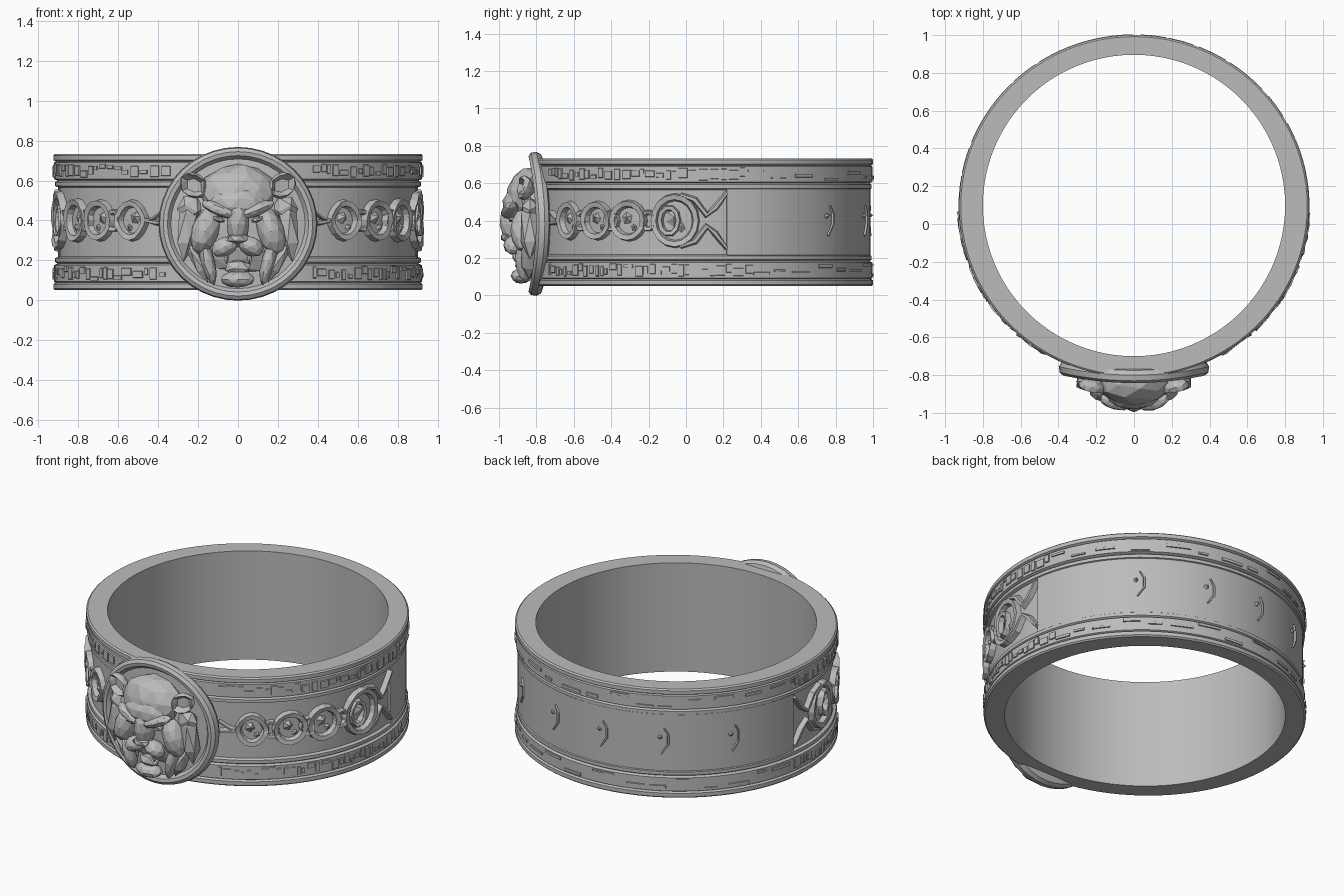
import bpy, bmesh, math, random
from mathutils import Vector, Matrix, Euler

if "Cube" in bpy.data.objects:
    bpy.data.objects.remove(bpy.data.objects["Cube"])

random.seed(4)
CY, RX, RY = 0.095, 0.925, 0.905          # centre and outer radii of the band
metal = bpy.data.materials.new("grey metal")
metal.diffuse_color = (0.5, 0.5, 0.5, 1)
metal.use_nodes = True
metal.node_tree.nodes["Principled BSDF"].inputs["Base Color"].default_value = metal.diffuse_color


def finish(name, bm, smooth=None):
    bmesh.ops.recalc_face_normals(bm, faces=bm.faces)
    me = bpy.data.meshes.new(name)
    bm.to_mesh(me)
    bm.free()
    ob = bpy.data.objects.new(name, me)
    bpy.context.collection.objects.link(ob)
    me.materials.append(metal)
    if smooth:
        bpy.ops.object.select_all(action='DESELECT')
        ob.select_set(True)
        bpy.context.view_layer.objects.active = ob
        bpy.ops.object.shade_smooth_by_angle(angle=math.radians(smooth))
    return ob


def wrap(deg, z, d):
    """Point on the band: angle from the front (right positive), height, offset outwards."""
    a = math.radians(deg)
    return Vector(((RX + d) * math.sin(a), CY - (RY + d) * math.cos(a), z))


def skin(bm, rows, close_u=True, close_v=True):
    """Quads between rows of points."""
    vs = [[bm.verts.new(p) for p in r] for r in rows]
    n, m = len(vs), len(vs[0])
    for i in range(n if close_u else n - 1):
        for j in range(m if close_v else m - 1):
            k, l = (i + 1) % n, (j + 1) % m
            bm.faces.new((vs[i][j], vs[k][j], vs[k][l], vs[i][l]))
    if not close_u:
        bm.faces.new(vs[0])
        bm.faces.new(vs[-1])


# ---- band: stepped profile swept round, mirrored about mid height
upper = [(-0.026, 0.55), (-0.026, 0.565), (-0.008, 0.572), (-0.008, 0.592), (-0.02, 0.6),
         (-0.003, 0.607), (-0.003, 0.69), (-0.012, 0.695), (0.001, 0.702), (0.001, 0.725), (-0.008, 0.733)]
profile = [(d, 0.783 - z) for d, z in reversed(upper)] + upper
bm = bmesh.new()
rows = []
for i in range(96):
    deg = i * 3.75
    a = math.radians(deg)
    row = [wrap(deg, z, d) for d, z in profile]
    row += [Vector((0.8 * math.sin(a), 0.098 - 0.798 * math.cos(a), z)) for z in (0.733, 0.05)]
    rows.append(row)
skin(bm, rows)
finish("ring_band", bm, 30)

# ---- raised plain panel round the back
bm = bmesh.new()
skin(bm, [[wrap(98 + i * 4.1, z, d) for z, d in
           ((0.2, -0.04), (0.215, -0.014), (0.568, -0.014), (0.583, -0.04))] for i in range(41)], close_u=False)
finish("back_panel", bm, 30)


# ---- relief helpers on the band surface
def hoop(bm, deg, z, ra, rz, w, top=0.008, power=1.0, n=16):
    rows = []
    for i in range(n):
        t = 2 * math.pi * i / n
        c, s = math.cos(t), math.sin(t)
        s = math.copysign(abs(s) ** power, s)
        j = random.uniform(-0.005, 0.005)
        rows.append([wrap(deg + math.degrees((ra + o) * c / 0.91), z + (rz + o) * s, d) for o, d in
                     ((w, -0.04), (w * 0.6, top + j), (-w * 0.5, top - 0.006), (-w, -0.04))])
    skin(bm, rows)


def strip(bm, pts, w, top=0.004):
    rows = []
    for i, (deg, z) in enumerate(pts):
        p, q = pts[max(i - 1, 0)], pts[min(i + 1, len(pts) - 1)]
        t = Vector(((q[0] - p[0]) / 63, q[1] - p[1])).normalized()
        ww = w if 0 < i < len(pts) - 1 else w * 0.6
        rows.append([wrap(deg - t.y * o * 63, z + t.x * o, d) for o, d in
                     ((-ww, -0.04), (-ww * 0.4, top), (ww * 0.4, top), (ww, -0.04))])
    skin(bm, rows, close_u=False)


def boss(bm, deg, z, r, top=0.0):
    base = [bm.verts.new(wrap(deg + r * 63 * math.cos(t), z + r * math.sin(t), -0.035))
            for t in [math.tau * i / 5 + deg for i in range(5)]]
    tip = bm.verts.new(wrap(deg + 0.8, z + 0.01, top))
    for i in range(5):
        bm.faces.new((base[i], base[(i + 1) % 5], tip))


# ---- chain of links on both sides, ending in a forked tail
for side, word in ((1, "right"), (-1, "left")):
    bm = bmesh.new()
    strip(bm, [(side * a, z) for a, z in ((23, 0.385), (27, 0.39), (31, 0.4))], 0.018)
    strip(bm, [(side * a, z) for a, z in ((24, 0.45), (28, 0.41), (31, 0.4))], 0.012)
    for deg, ra, rz, power in ((36, 0.08, 0.085, 1.4), (50, 0.085, 0.085, 1),
                               (63, 0.09, 0.09, 1), (80, 0.115, 0.125, 1)):
        hoop(bm, side * deg, 0.4, ra, rz, 0.024, power=power)
        boss(bm, side * (deg - 1), 0.41, rz * 0.5)
        boss(bm, side * (deg + 1.5), 0.36, rz * 0.35, -0.01)
    for deg in (43, 56.5, 70.5):                      # small joining loops
        hoop(bm, side * deg, 0.4, 0.035, 0.045, 0.016, 0.002, n=10)
    hoop(bm, side * 78, 0.4, 0.05, 0.07, 0.018, n=10)
    for s in (1, -1):                                 # forked tail
        strip(bm, [(side * a, 0.4 + s * z) for a, z in
                   ((82, 0.14), (87, 0.11), (91, 0.03), (94, 0.07), (98, 0.15))], 0.022)
    finish(word + "_chain", bm)

# ---- worn crescents and knobs on the back panel
bm = bmesh.new()
for deg in (137, 163, 185, 208, 234):
    strip(bm, [(deg + 2, 0.48), (deg + 3.5, 0.44), (deg + 3.5, 0.38), (deg + 1, 0.32)], 0.012, -0.004)
    boss(bm, deg, 0.42, 0.03, 0.006)
finish("back_knobs", bm)

# ---- irregular carved blocks along both edge bands
bm = bmesh.new()
for z0 in (0.648, 0.135):
    deg = 24
    while deg < 336:
        plain = 105 < deg < 255
        w = random.uniform(3, 9) if plain else random.uniform(1, 3.5)
        h = random.uniform(0.006, 0.012) if plain else random.uniform(0.01, 0.036)
        z = z0 + random.uniform(-1, 1) * (0.038 - h)
        skin(bm, [[wrap(deg + w * f, z + s * h * k, d) for s, k, d in
                   ((-1, 1, -0.012), (-1, 0.8, 0.004), (1, 0.8, 0.004), (1, 1, -0.012))]
                  for f in (0, 0.5, 1)], close_u=False)
        deg += w + random.uniform(0.3, 1.2) * (5 if plain else 1)
finish("edge_carving", bm)

# ---- round medallion dish, bent slightly round the band
bm = bmesh.new()
dish = [(0.01, -0.76), (0.33, -0.76), (0.372, -0.775), (0.385, -0.80), (0.38, -0.83), (0.362, -0.842),
        (0.342, -0.838), (0.325, -0.815), (0.25, -0.82), (0.01, -0.825)]
rows = []
for i in range(40):
    t = math.tau * i / 40
    rows.append([Vector((1.035 * r * math.cos(t), y + 0.045 * (r * math.cos(t) / 0.385) ** 2,
                         0.383 + r * math.sin(t))) for r, y in dish])
skin(bm, rows)
finish("medallion", bm, 35)


# ---- lion head from faceted lumps
def lump(name, loc, size, rot=(0, 0, 0), mirror=False, sub=2, rough=0.05, hollow=False):
    for s in ((1, -1) if mirror else (1,)):
        bm = bmesh.new()
        bmesh.ops.create_icosphere(bm, subdivisions=sub, radius=1)
        for v in bm.verts:
            v.co *= 1 + random.uniform(-rough, rough)
            if hollow and v.co.y < -0.6:
                v.co.y = 0.2
        r = Euler([math.radians(a) for a in rot]).to_matrix().to_4x4()
        bm.transform(Matrix.Translation(loc) @ r @ Matrix.Diagonal((*size, 1)))
        if s < 0:
            bm.transform(Matrix.Diagonal((-1, 1, 1, 1)))
        finish(name if not mirror else ("right_" if s > 0 else "left_") + name, bm)


lump("head_base", (0, -0.80, 0.38), (0.27, 0.09, 0.26))
lump("forehead", (0, -0.85, 0.54), (0.19, 0.11, 0.145), (-15, 0, 0))
lump("crown", (0, -0.91, 0.49), (0.14, 0.07, 0.09), (-15, 0, 0))
lump("brow", (0.095, -0.94, 0.455), (0.095, 0.045, 0.032), (0, -22, 12), True)
lump("eye", (0.095, -0.925, 0.405), (0.035, 0.025, 0.016), (0, -15, 0), True, 1)
lump("snout", (0, -0.925, 0.385), (0.058, 0.07, 0.12), (6, 0, 0), rough=0.03)
lump("nose", (0, -0.962, 0.31), (0.06, 0.032, 0.028), sub=1)
lump("muzzle", (0.065, -0.92, 0.27), (0.07, 0.055, 0.048), (0, 25, 0), True)
lump("cheek", (0.165, -0.865, 0.345), (0.07, 0.075, 0.12), (0, -18, 0), True)
lump("side_mane", (0.255, -0.835, 0.36), (0.055, 0.055, 0.17), (0, -6, 0), True, 1)
lump("upper_lock", (0.235, -0.835, 0.46), (0.07, 0.05, 0.07), (0, 30, 0), True, 1)
lump("jaw_lock", (0.15, -0.86, 0.19), (0.035, 0.055, 0.115), (0, 14, 0), True)
lump("lower_lock", (0.205, -0.84, 0.2), (0.032, 0.045, 0.12), (0, 26, 0), True, 1)
lump("ear", (0.222, -0.865, 0.575), (0.075, 0.05, 0.062), (0, -35, 15), True, 2, 0.04, True)
lump("tongue", (0, -0.88, 0.165), (0.07, 0.035, 0.04), (-20, 0, 0), sub=1)
lump("chin", (0, -0.88, 0.105), (0.085, 0.055, 0.042), rough=0.06)
lump("fang", (0.06, -0.915, 0.215), (0.014, 0.014, 0.035), (0, 0, 0), True, 1)
